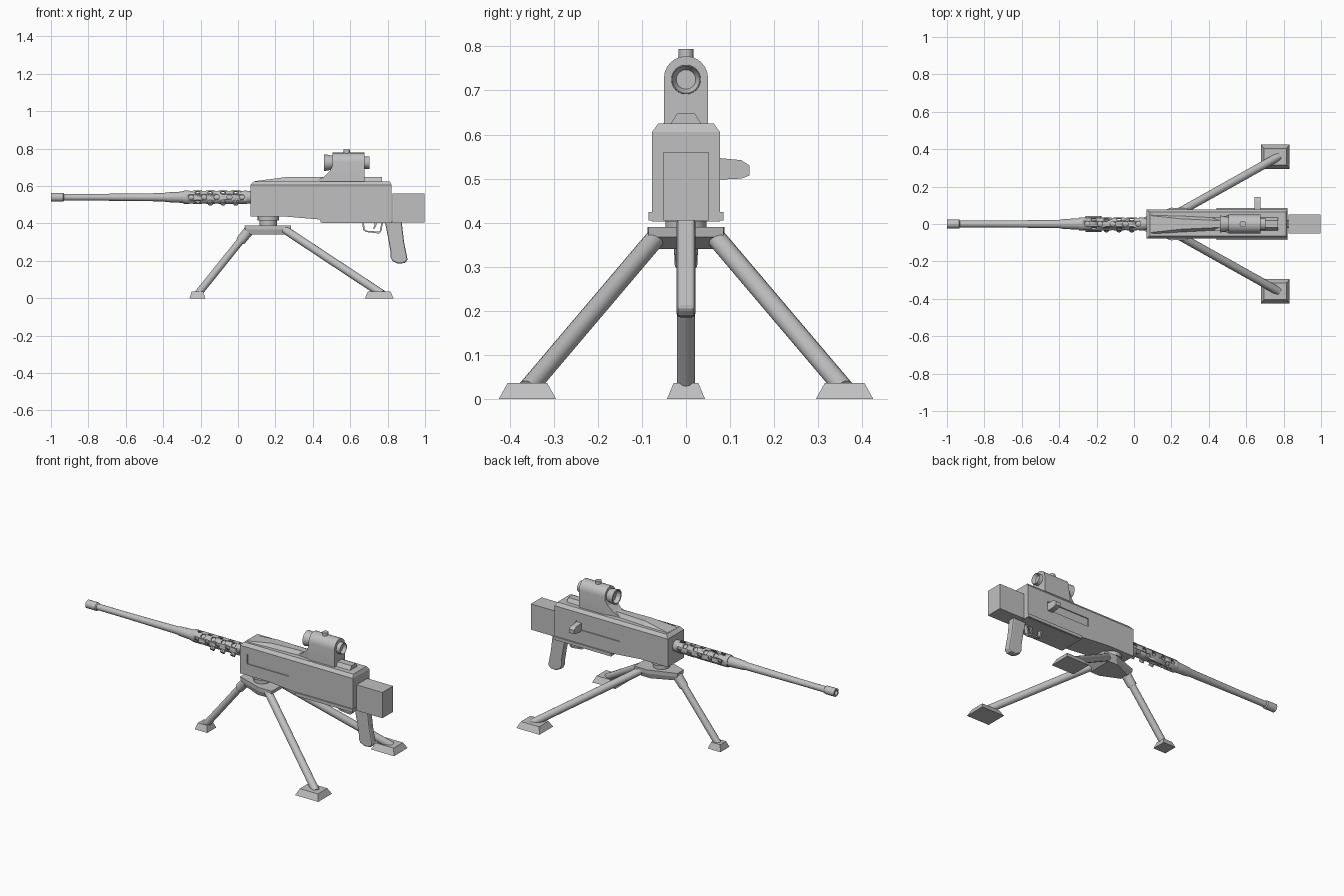
import bpy, bmesh, math
from mathutils import Vector

if "Cube" in bpy.data.objects:
    bpy.data.objects.remove(bpy.data.objects["Cube"])

grey = bpy.data.materials.new("plain grey")
grey.diffuse_color = (0.53, 0.53, 0.53, 1)
grey.use_nodes = True
grey.node_tree.nodes["Principled BSDF"].inputs["Base Color"].default_value = grey.diffuse_color


def loft(name, rings, smooth=False, closed=False):
    """Skin a list of equal-length point rings; cap both ends unless closed."""
    bm = bmesh.new()
    vs = [[bm.verts.new(p) for p in r] for r in rings]
    n = len(vs[0])
    pairs = list(zip(vs, vs[1:])) + ([(vs[-1], vs[0])] if closed else [])
    for a, b in pairs:
        for i in range(n):
            j = (i + 1) % n
            bm.faces.new((a[i], a[j], b[j], b[i]))
    if not closed:
        bm.faces.new(vs[0])
        bm.faces.new(vs[-1])
    bmesh.ops.recalc_face_normals(bm, faces=bm.faces)
    me = bpy.data.meshes.new(name)
    bm.to_mesh(me)
    bm.free()
    ob = bpy.data.objects.new(name, me)
    bpy.context.collection.objects.link(ob)
    me.materials.append(grey)
    if smooth:
        activate(ob)
        bpy.ops.object.shade_smooth_by_angle(angle=math.radians(35))
    return ob


def activate(ob):
    bpy.ops.object.select_all(action='DESELECT')
    ob.select_set(True)
    bpy.context.view_layer.objects.active = ob


def side_prism(name, pts, y0, y1):
    return loft(name, [[(x, y, z) for x, z in pts] for y in (y0, y1)])


def rect(x0, x1, y0, y1, z):
    return [(x0, y0, z), (x1, y0, z), (x1, y1, z), (x0, y1, z)]


def box(name, x0, x1, y0, y1, z0, z1):
    return loft(name, [rect(x0, x1, y0, y1, z0), rect(x0, x1, y0, y1, z1)])


def lathe(name, prof, z, segs=20, closed=False):
    """Turn (x, radius) pairs around a line along x at height z."""
    ang = [2 * math.pi * i / segs for i in range(segs)]
    return loft(name, [[(x, r * math.cos(a), z + r * math.sin(a)) for a in ang]
                       for x, r in prof], True, closed)


def tube(name, p, q, r0, r1, segs=16):
    p, q = Vector(p), Vector(q)
    rot = (q - p).to_track_quat('Z', 'Y')
    ang = [2 * math.pi * i / segs for i in range(segs)]
    return loft(name, [[c + rot @ Vector((r * math.cos(a), r * math.sin(a), 0)) for a in ang]
                       for c, r in ((p, r0), (q, r1))], True)


def cut(ob, cutters):
    for c in cutters:
        m = ob.modifiers.new("cut", 'BOOLEAN')
        m.object, m.operation, m.solver = c, 'DIFFERENCE', 'EXACT'
        activate(ob)
        bpy.ops.object.modifier_apply(modifier=m.name)
        bpy.data.objects.remove(c)


def bevel(ob, w, segs=2):
    m = ob.modifiers.new("bevel", 'BEVEL')
    m.width, m.segments, m.limit_method = w, segs, 'ANGLE'
    m.angle_limit = math.radians(50)


# barrel with hollow muzzle
AX = 0.54
lathe("barrel", [(-0.94, 0.012), (-1.0, 0.014), (-1.0, 0.024), (-0.935, 0.024),
                 (-0.93, 0.018), (-0.75, 0.018), (-0.4, 0.022), (-0.38, 0.026),
                 (-0.3, 0.03), (-0.285, 0.03), (-0.28, 0.022), (0.08, 0.022)], AX)

# perforated barrel jacket
jacket = lathe("barrel_jacket", [(-0.295, 0.028), (-0.295, 0.033), (-0.285, 0.036),
                                 (0.045, 0.036), (0.055, 0.033), (0.075, 0.033),
                                 (0.075, 0.028)], AX, 24, True)
holes = []
for i in range(9):
    for k in range(4):
        a = math.radians(90 * k + (45 if i % 2 else 0))
        d = Vector((0, math.cos(a), math.sin(a)))
        c = Vector((-0.25 + i * 0.034, 0, AX))
        holes.append(tube("hole", c + d * 0.02, c + d * 0.05, 0.014, 0.014, 10))
cut(jacket, holes)

# receiver with a recessed panel on each side
receiver = side_prism("receiver", [(0.067, 0.437), (0.25, 0.437), (0.45, 0.42), (0.45, 0.403),
                                   (0.82, 0.403), (0.82, 0.606), (0.067, 0.606)], -0.077, 0.077)
cut(receiver, [box("panel_cut", 0.115, 0.395, -0.1, -0.071, 0.505, 0.563),
               box("slot_cut", 0.39, 0.68, 0.071, 0.1, 0.505, 0.555)])
loft("receiver_top", [rect(0.067, 0.82, -0.077, 0.077, 0.606),
                      rect(0.085, 0.812, -0.063, 0.063, 0.625)])
box("lower_rail", 0.44, 0.822, -0.085, 0.085, 0.405, 0.424)

# sloped feed cover
loft("feed_cover", [[(x, -b, 0.622), (x, -t, z), (x, t, z), (x, b, 0.622)]
                    for x, b, t, z in ((0.09, 0.055, 0.045, 0.626), (0.25, 0.045, 0.028, 0.647),
                                       (0.42, 0.036, 0.02, 0.648), (0.77, 0.036, 0.02, 0.648))])

# charging handle
loft("charging_handle", [[(x, y, z) for y, z in ((0.06, 0.548), (0.125, 0.542), (0.144, 0.53),
                                                 (0.144, 0.507), (0.125, 0.5), (0.06, 0.497))]
                         for x in (0.645, 0.677)])

# rear block, grip and trigger
box("rear_block", 0.825, 0.997, -0.051, 0.051, 0.405, 0.56)
grip = side_prism("grip", [(0.785, 0.41), (0.875, 0.41), (0.888, 0.3), (0.907, 0.205),
                           (0.89, 0.188), (0.855, 0.185), (0.825, 0.2), (0.815, 0.22),
                           (0.815, 0.25), (0.805, 0.31)], -0.021, 0.021)
bevel(grip, 0.008)
side_prism("trigger_guard", [(0.665, 0.41), (0.668, 0.365), (0.685, 0.354), (0.755, 0.346),
                             (0.765, 0.355), (0.777, 0.41), (0.768, 0.41), (0.757, 0.356),
                             (0.69, 0.361), (0.676, 0.369), (0.674, 0.41)], -0.012, 0.012)
side_prism("trigger", [(0.725, 0.41), (0.745, 0.41), (0.738, 0.385), (0.728, 0.37),
                       (0.722, 0.373), (0.73, 0.39)], -0.005, 0.005)

# sight: arched body, front skirt, lens tubes and top knob
arch = [(-0.05, 0.624), (0.05, 0.624)] + [
    (0.05 * math.cos(math.pi * i / 12), 0.728 + 0.05 * math.sin(math.pi * i / 12)) for i in range(13)]
loft("sight_body", [[(x, y, z) for y, z in arch] for x in (0.505, 0.677)], True)
loft("sight_skirt", [[(x, -w, 0.624), (x, w, 0.624), (x, w, z), (x, -w, z)] for x, w, z in
                     ((0.42, 0.032, 0.63), (0.46, 0.036, 0.65), (0.49, 0.043, 0.68), (0.51, 0.05, 0.72))])
lathe("sight_front_lens", [(0.485, 0.03), (0.46, 0.037), (0.46, 0.045), (0.475, 0.043),
                           (0.51, 0.036)], 0.725, 24)
lathe("sight_rear_lens", [(0.67, 0.036), (0.678, 0.033), (0.702, 0.033), (0.702, 0.031),
                          (0.683, 0.022)], 0.725, 24)
tube("sight_knob", (0.582, 0, 0.77), (0.582, 0, 0.794), 0.017, 0.017)

# tripod pivot and head plate
tube("pivot", (0.162, 0, 0.385), (0.162, 0, 0.418), 0.047, 0.047, 20)
tube("pivot_cap", (0.162, 0, 0.415), (0.162, 0, 0.44), 0.057, 0.057, 20)
plan = [(0.035, -0.03), (0.2, -0.087), (0.285, -0.085), (0.285, 0.085), (0.2, 0.087), (0.035, 0.03)]
loft("tripod_head", [[(0.15 + (x - 0.15) * s, y * t, z) for x, y in plan]
                     for z, s, t in ((0.39, 1, 1), (0.368, 0.97, 1), (0.34, 0.7, 0.9))])


# legs and feet
def foot(name, cx, cy, hx, hy, tx, ty):
    loft(name, [rect(cx - hx, cx + hx, cy - hy, cy + hy, 0),
                rect(cx - tx, cx + tx, cy - ty, cy + ty, 0.036)])


tube("front_leg", (-0.213, 0, 0.025), (0.06, 0, 0.365), 0.02, 0.02)
tube("front_leg_socket", (0.012, 0, 0.305), (0.065, 0, 0.37), 0.026, 0.028)
foot("front_foot", -0.217, 0, 0.042, 0.043, 0.03, 0.028)
for s, side in ((-1, "right"), (1, "left")):
    tube(side + "_rear_leg", (0.772, s * 0.36, 0.022), (0.245, s * 0.065, 0.37), 0.022, 0.022)
    foot(side + "_rear_foot", 0.755, s * 0.36, 0.077, 0.065, 0.06, 0.045)
